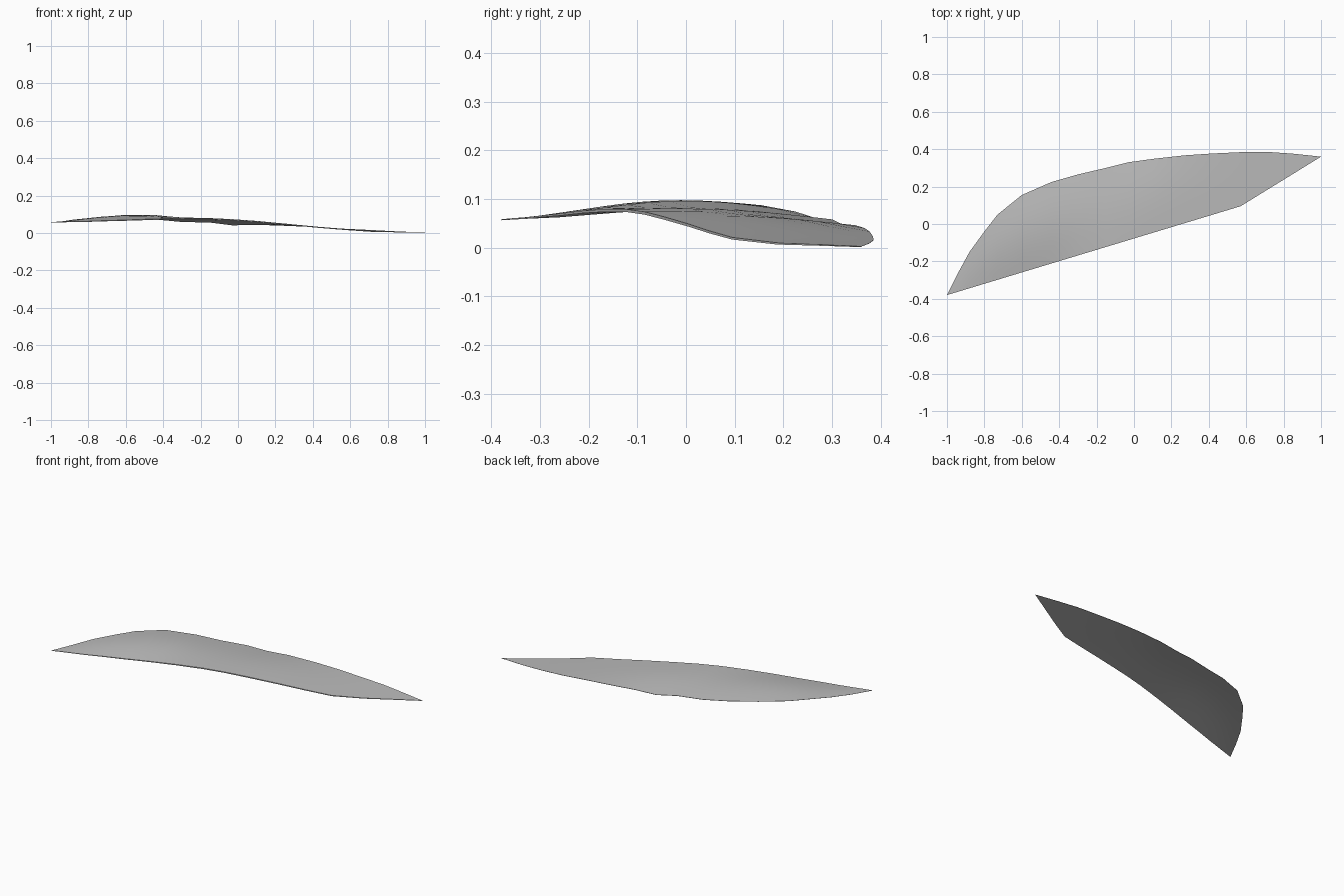
import bpy, bmesh, math

if "Cube" in bpy.data.objects:
    bpy.data.objects.remove(bpy.data.objects["Cube"])

# Stations along the blade: x, back edge y, front edge z, back edge z, crown height
STATIONS = [
    (-1.00, -0.38, .058, .058, 0), (-.94, -.26, .060, .063, 0),
    (-.88, -.15, .061, .072, .002), (-.80, -.04, .063, .080, .006),
    (-.73, .05, .066, .085, .010), (-.60, .155, .070, .087, .018),
    (-.44, .225, .076, .074, .021), (-.30, .265, .079, .061, .012),
    (-.15, .300, .079, .058, .009), (-.03, .330, .074, .043, .011),
    (.10, .348, .064, .046, .008), (.27, .367, .049, .040, .003),
    (.42, .377, .034, .033, .001), (.57, .384, .021, .023, 0),
    (.72, .385, .010, .016, 0), (.85, .376, .007, .009, 0),
    (1.00, .360, .003, .003, 0),
]
ACROSS = 10


def front_y(x):
    # straight front edge, with a sharper taper near the right tip
    if x < .57:
        return -.38 + (x + 1) * .475 / 1.57
    return .095 + (x - .57) * .265 / .43


mat = bpy.data.materials.new("light_grey")
mat.diffuse_color = (.5, .5, .5, 1)
mat.use_nodes = True
mat.node_tree.nodes["Principled BSDF"].inputs["Base Color"].default_value = mat.diffuse_color

# Thin crowned sheet: a top and a bottom skin joined along the edges
bm = bmesh.new()
skins = []
for bottom in (False, True):
    rows = []
    for x, yb, zf, zb, crown in STATIONS:
        yf, row = front_y(x), []
        lip = .002 + .004 * math.cos(x * math.pi / 2)
        for j in range(ACROSS + 1):
            v = j / ACROSS
            z = zf + (zb - zf) * v + crown * math.sin(math.pi * v)
            if bottom:
                z -= lip * (1 - .7 * v)
            row.append(bm.verts.new((x, yf + (yb - yf) * v, max(z, 0))))
        rows.append(row)
    skins.append(rows)
    for a, b in zip(rows, rows[1:]):
        for j in range(ACROSS):
            bm.faces.new((a[j], b[j], b[j + 1], a[j + 1]))

# Narrow front and back rims
top, low = skins
for j in (0, ACROSS):
    for i in range(len(STATIONS) - 1):
        bm.faces.new((top[i][j], low[i][j], low[i + 1][j], top[i + 1][j]))
bmesh.ops.remove_doubles(bm, verts=bm.verts, dist=.0005)
bmesh.ops.recalc_face_normals(bm, faces=bm.faces)

mesh = bpy.data.meshes.new("curved_blade")
bm.to_mesh(mesh)
bm.free()
mesh.materials.append(mat)
blade = bpy.data.objects.new("curved_blade", mesh)
bpy.context.collection.objects.link(blade)
bpy.context.view_layer.objects.active = blade
blade.select_set(True)
bpy.ops.object.shade_smooth_by_angle(angle=math.radians(40))
